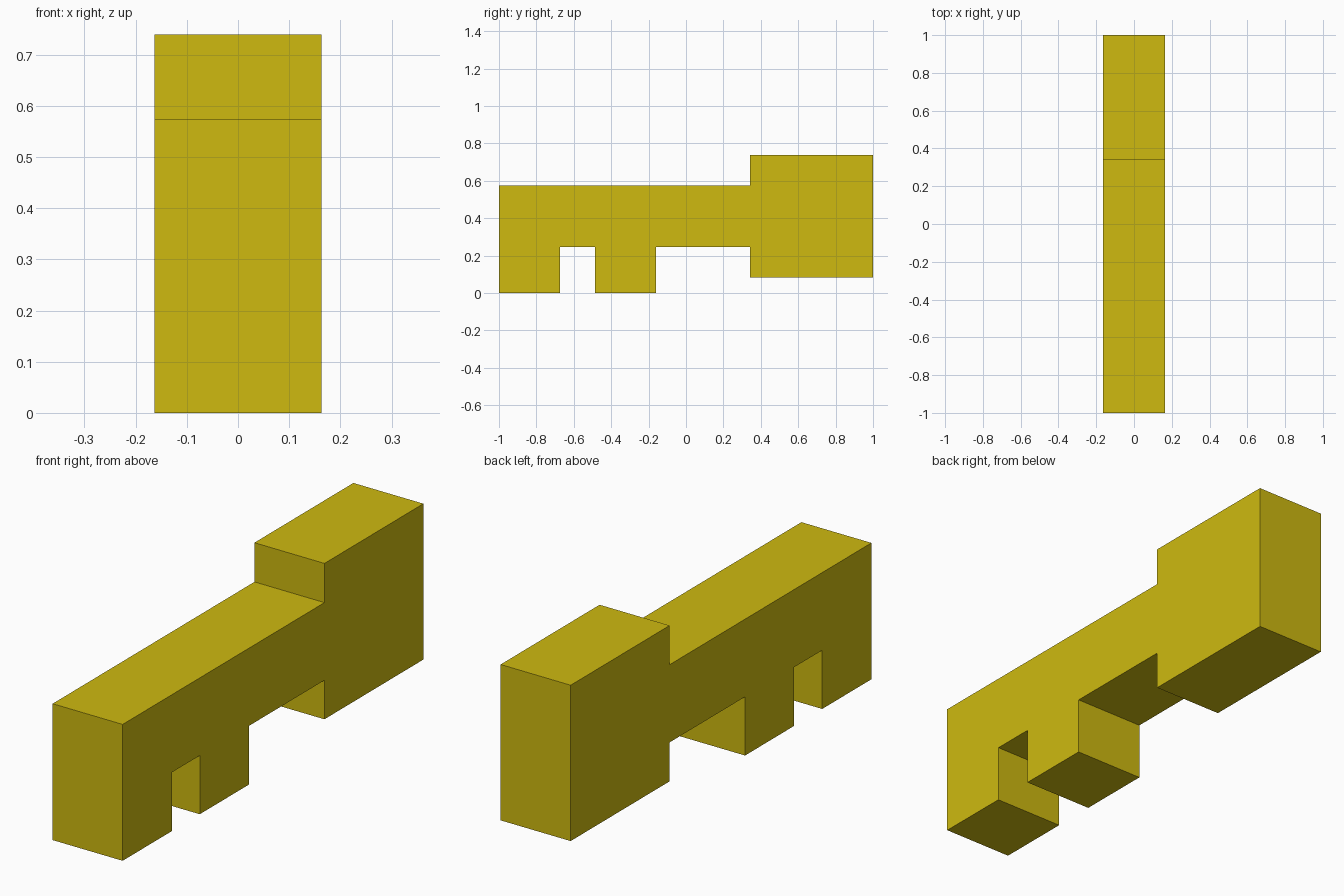
import bpy
import bmesh

if "Cube" in bpy.data.objects:
    bpy.data.objects.remove(bpy.data.objects["Cube"])

HALF_WIDTH = 0.163

# Side outline of the key as (y, z): bit end at -y, square grip at +y
OUTLINE = [
    (-1.0, 0.0), (-0.673, 0.0), (-0.673, 0.247), (-0.487, 0.247),   # end tooth and gap
    (-0.487, 0.0), (-0.16, 0.0), (-0.16, 0.247),                    # inner tooth
    (0.342, 0.247), (0.342, 0.083), (1.0, 0.083),                   # shaft underside, grip bottom
    (1.0, 0.739), (0.342, 0.739), (0.342, 0.574), (-1.0, 0.574),    # grip top, shaft top
]


def extrude_outline(name, outline, half_width):
    """Extrude a closed (y, z) outline symmetrically along x."""
    bm = bmesh.new()
    face = bm.faces.new([bm.verts.new((-half_width, y, z)) for y, z in outline])
    result = bmesh.ops.extrude_face_region(bm, geom=[face], use_keep_orig=True)
    moved = [v for v in result["geom"] if isinstance(v, bmesh.types.BMVert)]
    bmesh.ops.translate(bm, verts=moved, vec=(2 * half_width, 0, 0))
    bmesh.ops.recalc_face_normals(bm, faces=bm.faces)
    mesh = bpy.data.meshes.new(name)
    bm.to_mesh(mesh)
    bm.free()
    obj = bpy.data.objects.new(name, mesh)
    bpy.context.collection.objects.link(obj)
    return obj


# Yellow key body
key = extrude_outline("key_body", OUTLINE, HALF_WIDTH)
yellow = bpy.data.materials.new("yellow")
yellow.diffuse_color = (0.62, 0.49, 0.005, 1.0)
yellow.use_nodes = True
yellow.node_tree.nodes["Principled BSDF"].inputs["Base Color"].default_value = yellow.diffuse_color
key.data.materials.append(yellow)
